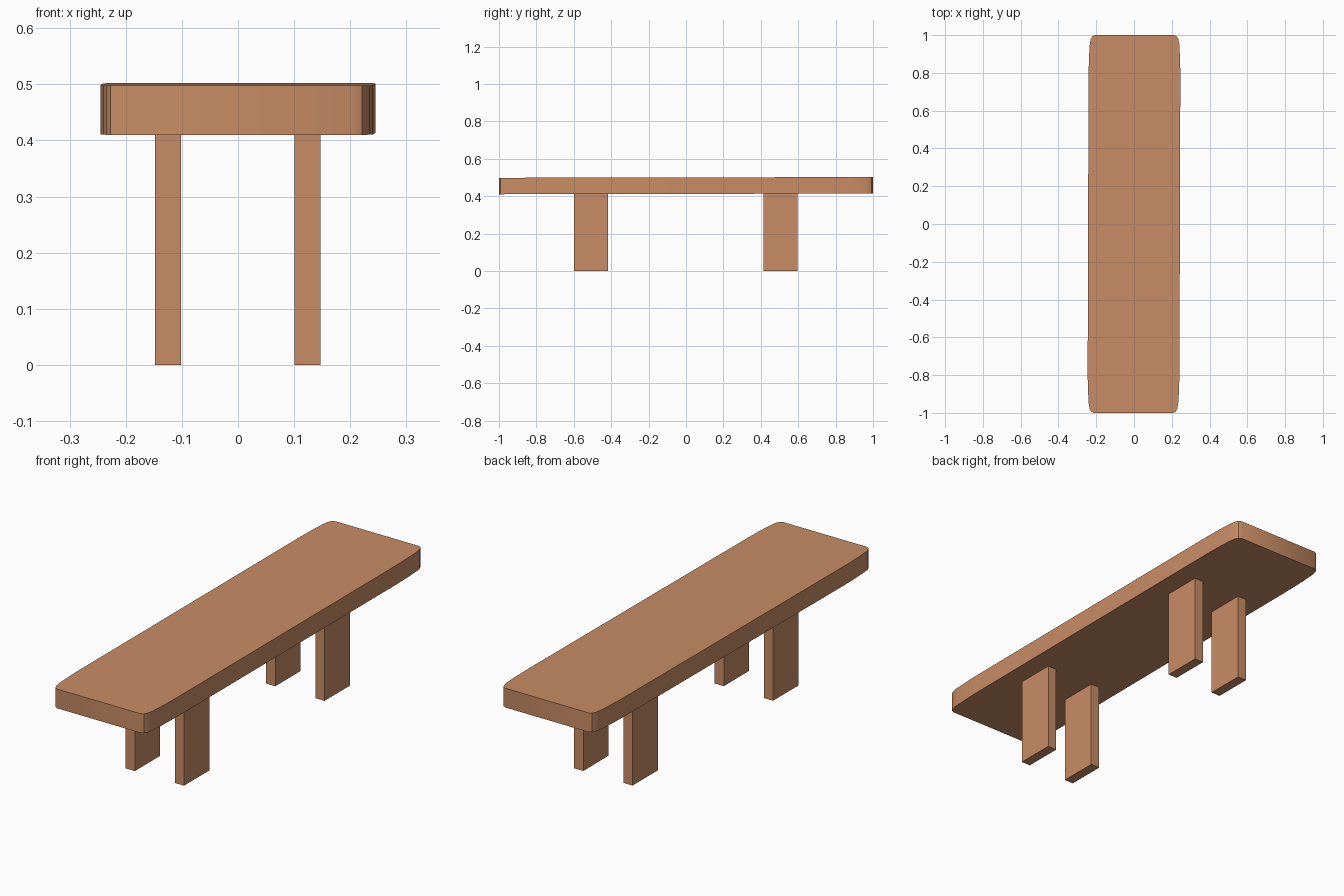
import bpy
import bmesh
from mathutils import Matrix

cube = bpy.data.objects.get("Cube")
if cube:
    bpy.data.objects.remove(cube, do_unlink=True)

# Single warm wood colour
wood = bpy.data.materials.new("warm_wood")
wood.use_nodes = True
colour = (0.58, 0.265, 0.13, 1.0)
wood.diffuse_color = colour
wood.node_tree.nodes["Principled BSDF"].inputs["Base Color"].default_value = colour


def make_object(name, bm):
    bmesh.ops.recalc_face_normals(bm, faces=bm.faces)
    mesh = bpy.data.meshes.new(name)
    bm.to_mesh(mesh)
    bm.free()
    mesh.materials.append(wood)
    obj = bpy.data.objects.new(name, mesh)
    bpy.context.collection.objects.link(obj)
    return obj


# Seat plank: one long, soft corner mirrored to all four, then extruded
corner = [(0.243, 0.80), (0.241, 0.88), (0.237, 0.95),
          (0.232, 0.978), (0.224, 0.993), (0.21, 1.0)]
outline = corner + [(-x, y) for x, y in reversed(corner)]
outline += [(-x, -y) for x, y in outline]
TILT, SKEW, BOTTOM, THICKNESS = 0.002, 0.003, 0.412, 0.088

bm = bmesh.new()
base = bm.faces.new([bm.verts.new((x + SKEW * y, y, BOTTOM + TILT * y))
                     for x, y in outline])
top = bmesh.ops.extrude_face_region(bm, geom=[base], use_keep_orig=True)
bmesh.ops.translate(bm, vec=(0, 0, THICKNESS),
                    verts=[v for v in top["geom"] if isinstance(v, bmesh.types.BMVert)])
seat = make_object("seat", bm)

bpy.ops.object.select_all(action="DESELECT")
seat.select_set(True)
bpy.context.view_layer.objects.active = seat
bpy.ops.object.shade_smooth_by_angle(angle=0.61)

# Four board legs, tucked slightly into the seat
LEG_HEIGHT = 0.42
for end, y in (("front", -0.508), ("back", 0.506)):
    for side, x in (("right", -0.125), ("left", 0.124)):
        bm = bmesh.new()
        bmesh.ops.create_cube(bm, size=1, matrix=Matrix.LocRotScale(
            (x, y, LEG_HEIGHT / 2), None, (0.046, 0.182, LEG_HEIGHT)))
        make_object(f"{end}_{side}_leg", bm)
